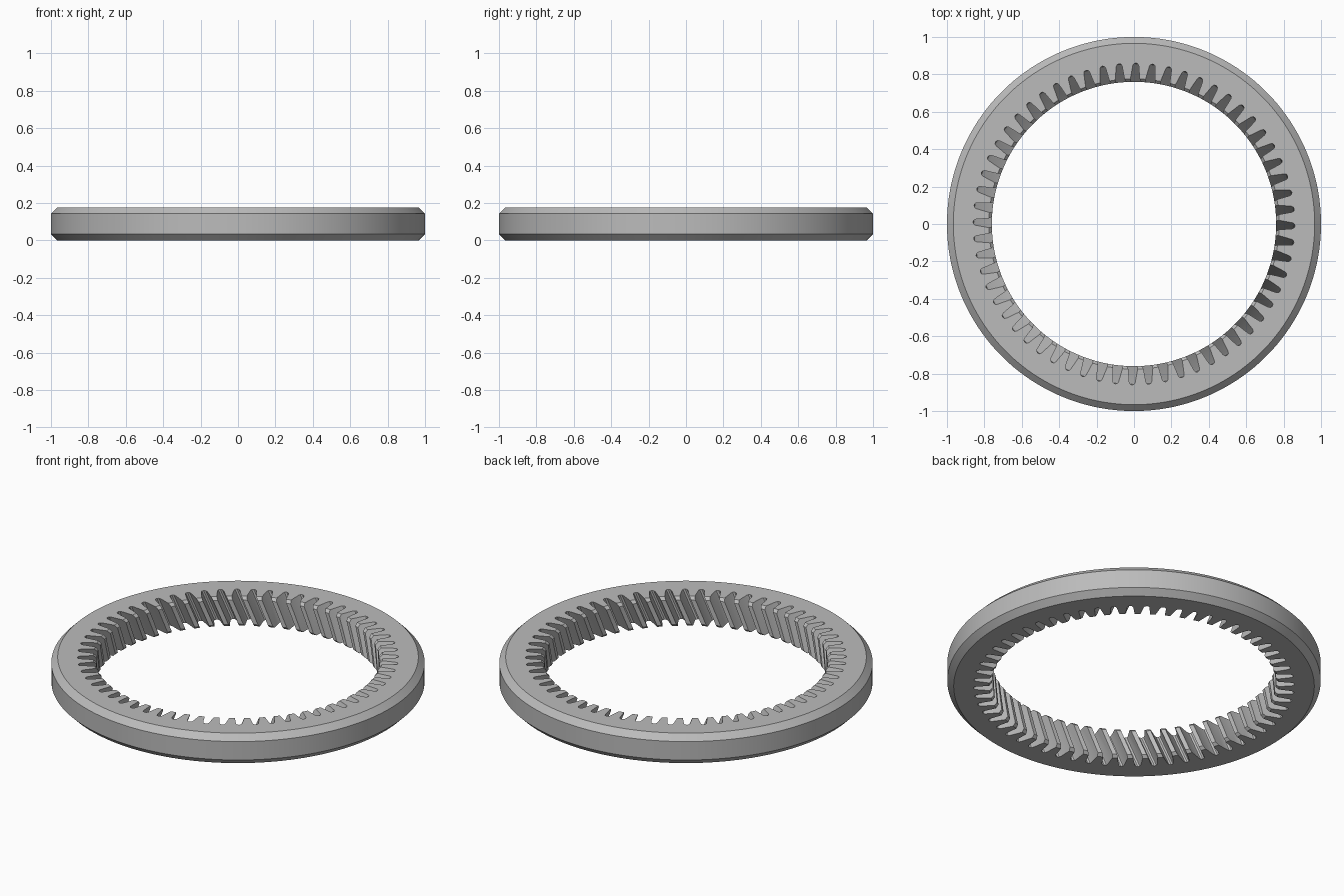
import bpy, bmesh
from math import cos, sin, pi, radians

if "Cube" in bpy.data.objects:
    bpy.data.objects.remove(bpy.data.objects["Cube"], do_unlink=True)

HEIGHT = 0.177
TEETH = 60
SEGMENTS = 180
SLOPE = 0.395          # sideways run of each groove per unit of height

steel = bpy.data.materials.new("plain_grey")
steel.use_nodes = True
grey = (0.5, 0.5, 0.5, 1)
steel.diffuse_color = grey
steel.node_tree.nodes["Principled BSDF"].inputs["Base Color"].default_value = grey


def make_object(name, bm):
    bmesh.ops.recalc_face_normals(bm, faces=bm.faces)
    mesh = bpy.data.meshes.new(name)
    bm.to_mesh(mesh)
    bm.free()
    mesh.materials.append(steel)
    obj = bpy.data.objects.new(name, mesh)
    bpy.context.collection.objects.link(obj)
    return obj


def loft(bm, loops, closed):
    """Join successive vertex loops with quads."""
    pairs = list(zip(loops, loops[1:]))
    if closed:
        pairs.append((loops[-1], loops[0]))
    for a, b in pairs:
        for i in range(len(a)):
            j = (i + 1) % len(a)
            bm.faces.new((a[i], a[j], b[j], b[i]))


# Ring body: chamfered section turned about z
bevel, lip = 0.034, 0.016
section = [(0.776, 0), (1 - bevel, 0), (1, bevel), (1, HEIGHT - bevel),
           (1 - bevel, HEIGHT), (0.776, HEIGHT),
           (0.76, HEIGHT - lip), (0.76, lip)]
bm = bmesh.new()
turns = [2 * pi * i / SEGMENTS for i in range(SEGMENTS)]
loft(bm, [[bm.verts.new((r * cos(a), r * sin(a), z)) for r, z in section]
          for a in turns], True)
ring = make_object("ring_gear", bm)

# Groove cutters: tapered round-ended slots, slanted along the height
slot = [(0.73, -0.031), (0.845, -0.016), (0.856, -0.011), (0.86, 0),
        (0.856, 0.011), (0.845, 0.016), (0.73, 0.031)]
bm = bmesh.new()
for k in range(TEETH):
    a = 2 * pi * (k + 0.5) / TEETH
    ends = []
    for z in (-0.02, HEIGHT + 0.02):
        shift = SLOPE * (z - HEIGHT / 2)
        ends.append([bm.verts.new((r * cos(a) - (u + shift) * sin(a),
                                   r * sin(a) + (u + shift) * cos(a), z))
                     for r, u in slot])
    loft(bm, ends, False)
    for end in ends:
        bm.faces.new(end)
cutter = make_object("groove_cutter", bm)
cutter.hide_render = True

# Cut the teeth and keep the finished mesh
cut = ring.modifiers.new("cut_teeth", "BOOLEAN")
cut.object = cutter
cut.operation = "DIFFERENCE"
cut.solver = "EXACT"
bpy.context.view_layer.update()
finished = bpy.data.meshes.new_from_object(
    ring.evaluated_get(bpy.context.evaluated_depsgraph_get()))
ring.modifiers.clear()
ring.data = finished
bpy.data.objects.remove(cutter, do_unlink=True)

# Smooth round surfaces with crisp edges
bpy.ops.object.select_all(action="DESELECT")
ring.select_set(True)
bpy.context.view_layer.objects.active = ring
bpy.ops.object.shade_smooth_by_angle(angle=radians(25))
